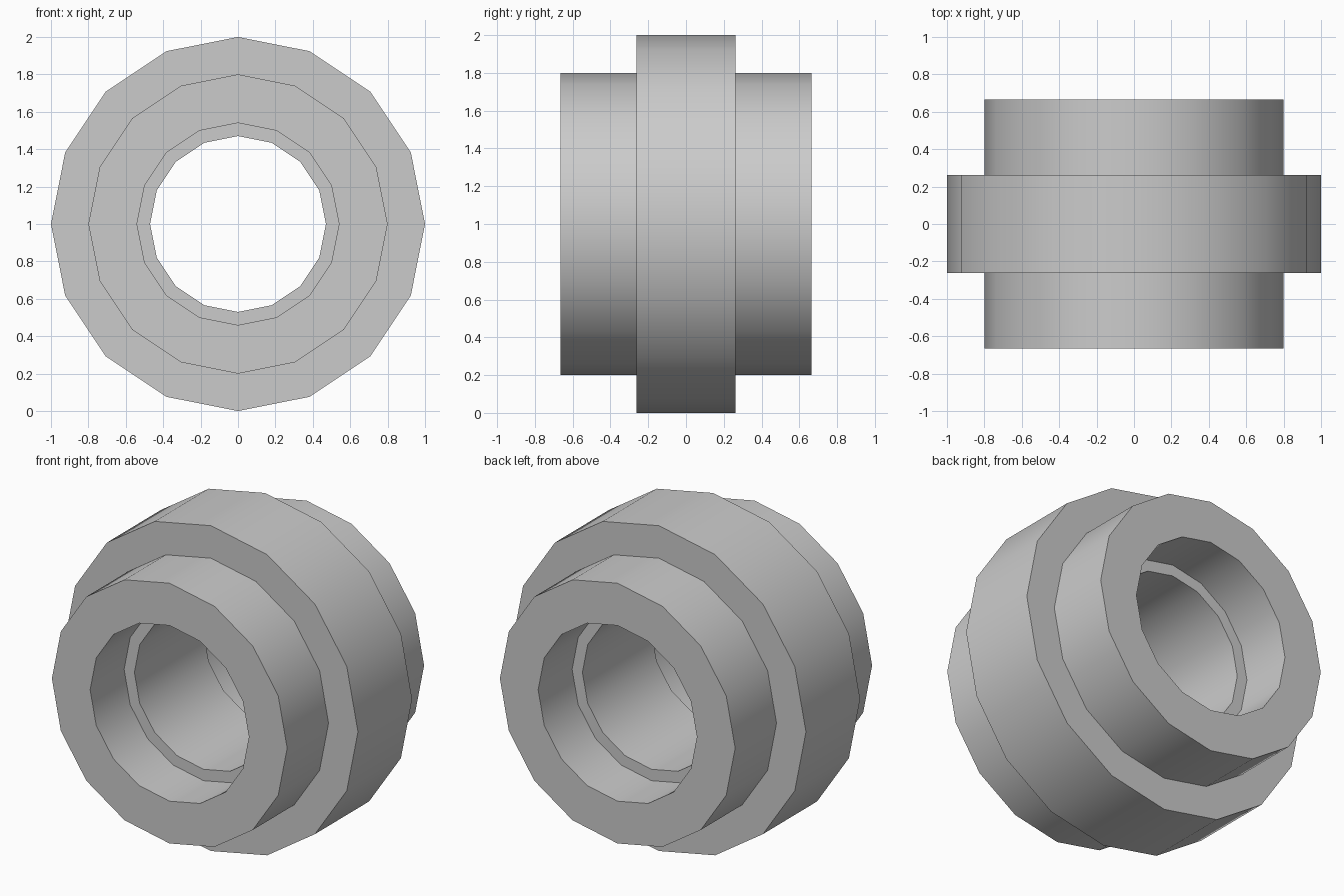
import bpy, bmesh, math
from mathutils import Matrix, Vector

cube = bpy.data.objects.get("Cube")
if cube:
    bpy.data.objects.remove(cube, do_unlink=True)

SIDES = 16
HUB_R, FLANGE_R, BORE_R, LIP_R = 0.8, 1.0, 0.54, 0.47
HUB_Y, FLANGE_Y, LIP_Y = 0.665, 0.263, 0.335

# Plain grey metal
grey = bpy.data.materials.new("grey metal")
grey.use_nodes = True
colour = (0.6, 0.6, 0.6, 1)
grey.diffuse_color = colour
grey.node_tree.nodes["Principled BSDF"].inputs["Base Color"].default_value = colour

# Half cross-section (radius, y) from lip to flange, mirrored to the back
half = [(LIP_R, -LIP_Y), (BORE_R, -LIP_Y), (BORE_R, -HUB_Y),
        (HUB_R, -HUB_Y), (HUB_R, -FLANGE_Y), (FLANGE_R, -FLANGE_Y)]
section = half + [(r, -y) for r, y in reversed(half)]

# Revolve the closed section around the y axis
bm = bmesh.new()
rings = []
for i in range(SIDES):
    turn = Matrix.Rotation(math.tau * i / SIDES, 3, 'Y')
    rings.append([bm.verts.new(turn @ Vector((0, y, r))) for r, y in section])
for i, ring in enumerate(rings):
    following = rings[(i + 1) % SIDES]
    for j in range(len(section)):
        k = (j + 1) % len(section)
        bm.faces.new((ring[j], ring[k], following[k], following[j]))
bmesh.ops.recalc_face_normals(bm, faces=bm.faces)
bmesh.ops.translate(bm, verts=bm.verts, vec=(0, 0, FLANGE_R))

mesh = bpy.data.meshes.new("flanged_bushing")
bm.to_mesh(mesh)
bm.free()
mesh.materials.append(grey)
bushing = bpy.data.objects.new("flanged_bushing", mesh)
bpy.context.collection.objects.link(bushing)

# Smooth round walls with crisp rims
bpy.ops.object.select_all(action='DESELECT')
bushing.select_set(True)
bpy.context.view_layer.objects.active = bushing
bpy.ops.object.shade_smooth_by_angle(angle=math.radians(30))
